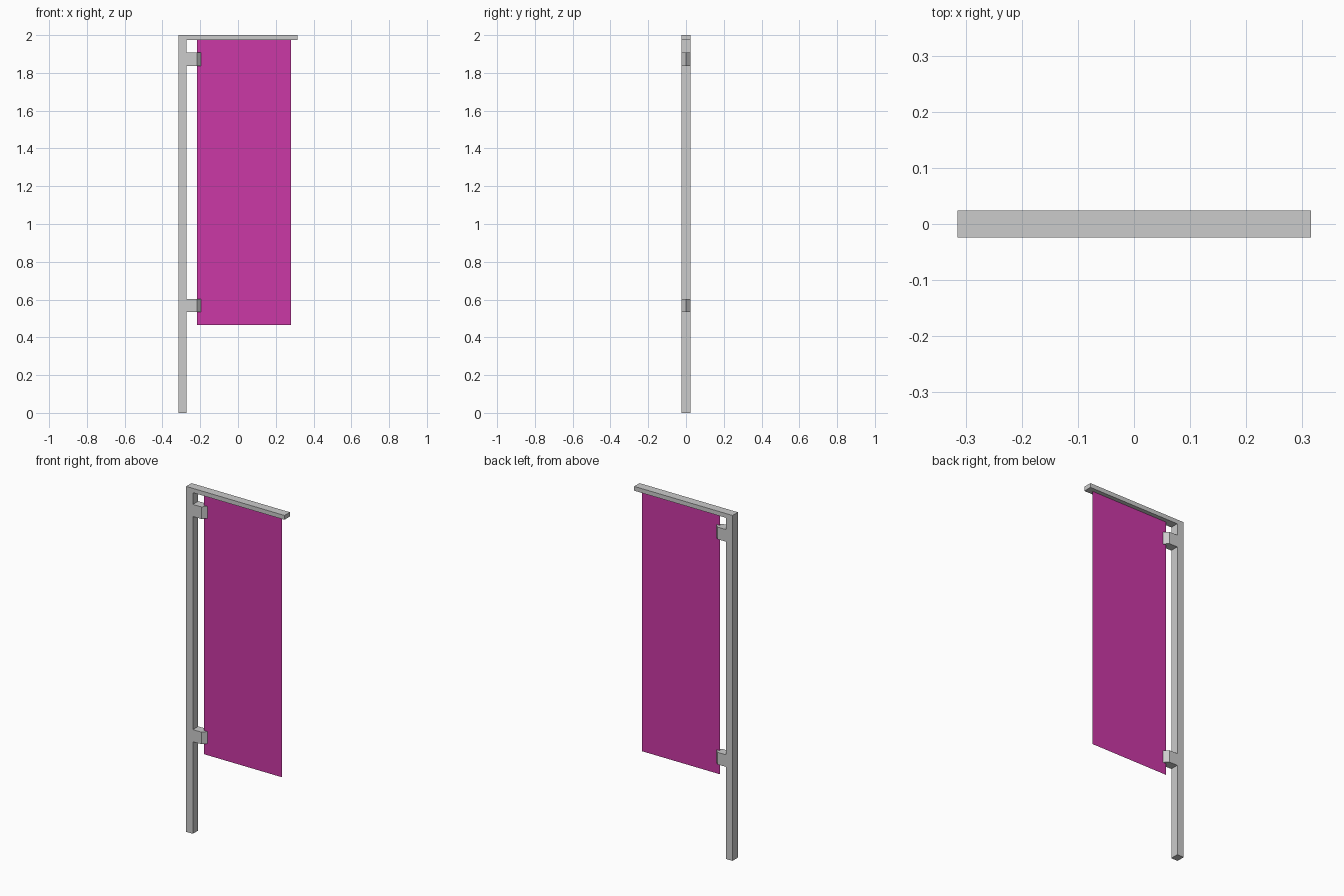
import bpy, bmesh

if "Cube" in bpy.data.objects:
    bpy.data.objects.remove(bpy.data.objects["Cube"])

D = 0.0245  # half depth of the frame


def finish(name, bm):
    bmesh.ops.recalc_face_normals(bm, faces=bm.faces)
    mesh = bpy.data.meshes.new(name)
    bm.to_mesh(mesh)
    bm.free()
    obj = bpy.data.objects.new(name, mesh)
    bpy.context.collection.objects.link(obj)
    return obj


def prism(name, outline, z0, z1):
    """Extrude an xy outline from z0 up to z1."""
    bm = bmesh.new()
    face = bm.faces.new([bm.verts.new((x, y, z0)) for x, y in outline])
    top = bmesh.ops.extrude_face_region(bm, geom=[face])["geom"]
    verts = [v for v in top if isinstance(v, bmesh.types.BMVert)]
    bmesh.ops.translate(bm, verts=verts, vec=(0, 0, z1 - z0))
    return finish(name, bm)


def rect(x0, x1, d):
    return [(x0, -d), (x1, -d), (x1, d), (x0, d)]


# upright pole and top arm
prism("pole", rect(-0.315, -0.272, D), 0, 1.975)
prism("top_arm", rect(-0.315, 0.315, D), 1.975, 2.0)

# brackets with a wedge-shaped nose gripping the cloth edge
for label, z in (("lower", 0.533), ("upper", 1.837)):
    nose = [(-0.272, -D), (-0.218, -D), (-0.195, 0), (-0.218, D), (-0.272, D)]
    prism(label + "_bracket", nose, z, z + 0.07)

# hanging banner cloth, a single sheet
bm = bmesh.new()
bm.faces.new([bm.verts.new(p) for p in (
    (-0.217, 0, 0.466), (0.281, 0, 0.466), (0.281, 0, 1.975), (-0.217, 0, 1.975))])
banner = finish("banner", bm)
mat = bpy.data.materials.new("magenta_cloth")
mat.diffuse_color = (0.6, 0.04, 0.38, 1)
mat.use_nodes = True
mat.node_tree.nodes["Principled BSDF"].inputs["Base Color"].default_value = mat.diffuse_color
banner.data.materials.append(mat)
